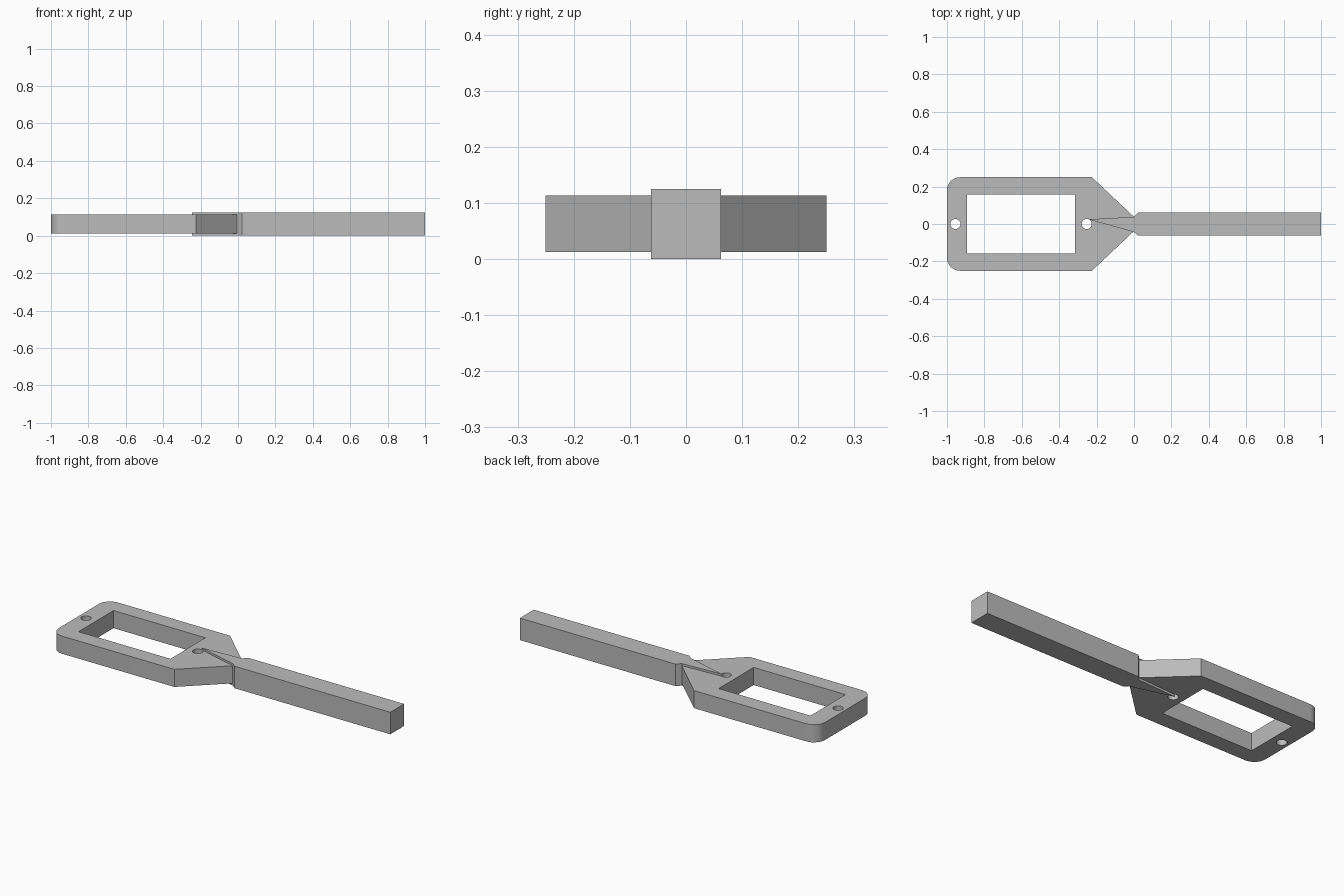
import bpy
import bmesh
from math import radians, cos, sin, pi

default = bpy.data.objects.get("Cube")
if default:
    bpy.data.objects.remove(default, do_unlink=True)

grey = bpy.data.materials.new("plain grey")
grey.use_nodes = True
colour = (0.5, 0.5, 0.5, 1)
grey.diffuse_color = colour
grey.node_tree.nodes["Principled BSDF"].inputs["Base Color"].default_value = colour


def prism(name, outline, bottom, top):
    """Extrude a flat outline from bottom to top."""
    bm = bmesh.new()
    face = bm.faces.new([bm.verts.new((x, y, bottom)) for x, y in outline])
    grown = bmesh.ops.extrude_face_region(bm, geom=[face])["geom"]
    for v in grown:
        if isinstance(v, bmesh.types.BMVert):
            v.co.z = top
    bmesh.ops.recalc_face_normals(bm, faces=bm.faces)
    mesh = bpy.data.meshes.new(name)
    bm.to_mesh(mesh)
    bm.free()
    mesh.materials.append(grey)
    obj = bpy.data.objects.new(name, mesh)
    bpy.context.collection.objects.link(obj)
    return obj


def arc(cx, cy, r, start, end, steps):
    return [(cx + r * cos(start + (end - start) * i / steps),
             cy + r * sin(start + (end - start) * i / steps))
            for i in range(steps + 1)]


def cut(target, name, outline):
    cutter = prism(name, outline, -0.1, 0.3)
    cutter.hide_render = True
    cutter.hide_set(True)
    mod = target.modifiers.new(name, 'BOOLEAN')
    mod.operation = 'DIFFERENCE'
    mod.solver = 'EXACT'
    mod.object = cutter


# Frame plate: rounded far end, tapering towards the handle
half = [(0, 0.038), (-0.225, 0.25)] + arc(-0.93, 0.18, 0.07, pi / 2, pi, 8)
frame = prism("frame_head", half + [(x, -y) for x, y in reversed(half)], 0.013, 0.113)

# Rectangular window and the two pin holes
cut(frame, "window_cutter",
    [(-0.892, -0.157), (-0.315, -0.157), (-0.315, 0.157), (-0.892, 0.157)])
for name, x in (("end_hole_cutter", -0.955), ("neck_hole_cutter", -0.253)):
    cut(frame, name, arc(x, 0, 0.027, 0, 2 * pi * 23 / 24, 23))

# Square bar handle with a thin pointed tang running into the frame
prism("handle", [(1, -0.062), (1, 0.062), (0.022, 0.062), (0, 0.038),
                 (-0.245, 0.025), (0, -0.043), (0.022, -0.062)], 0, 0.125)

# Smooth the rounded corners and holes, keep edges sharp
bpy.context.view_layer.update()
bpy.ops.object.select_all(action='DESELECT')
frame.select_set(True)
bpy.context.view_layer.objects.active = frame
for mod in list(frame.modifiers):
    bpy.ops.object.modifier_apply(modifier=mod.name)
bpy.ops.object.shade_smooth_by_angle(angle=radians(30))
